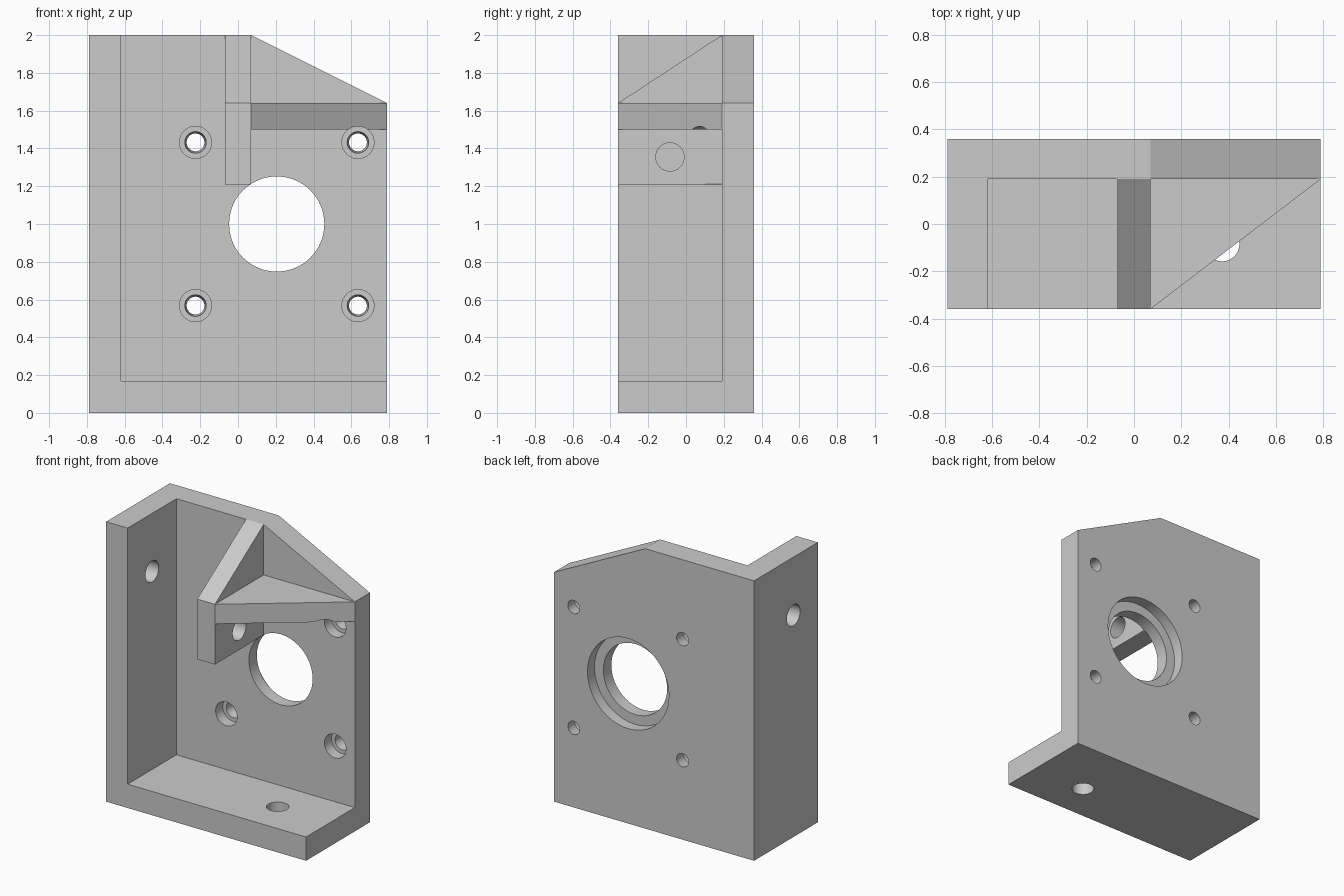
import bpy
import bmesh
import math
from mathutils import Vector

if "Cube" in bpy.data.objects:
    bpy.data.objects.remove(bpy.data.objects["Cube"], do_unlink=True)

grey = bpy.data.materials.new("plain grey")
grey.use_nodes = True
colour = (0.6, 0.6, 0.6, 1)
grey.diffuse_color = colour
grey.node_tree.nodes["Principled BSDF"].inputs["Base Color"].default_value = colour

# Overall extents and wall thickness
W, D, H, T = 0.79, 0.36, 2.0, 0.17
INNER = D - T


def add_object(name, bm):
    bmesh.ops.recalc_face_normals(bm, faces=bm.faces)
    mesh = bpy.data.meshes.new(name)
    bm.to_mesh(mesh)
    bm.free()
    mesh.materials.append(grey)
    ob = bpy.data.objects.new(name, mesh)
    bpy.context.collection.objects.link(ob)
    return ob


def prism(name, points, axis, start, end):
    """Extrude a flat outline along an axis."""
    def place(p, t):
        v = list(p)
        v.insert(axis, t)
        return v
    bm = bmesh.new()
    face = bm.faces.new([bm.verts.new(place(p, start)) for p in points])
    top = bmesh.ops.extrude_face_region(bm, geom=[face])["geom"]
    shift = Vector((0, 0, 0))
    shift[axis] = end - start
    bmesh.ops.translate(bm, vec=shift,
                        verts=[g for g in top if isinstance(g, bmesh.types.BMVert)])
    return add_object(name, bm)


def rod(name, start, end, r1, r2=None):
    """Round cutter between two points, optionally tapered."""
    a, b = Vector(start), Vector(end)
    bm = bmesh.new()
    bmesh.ops.create_cone(bm, cap_ends=True, segments=64, radius1=r1,
                          radius2=r1 if r2 is None else r2, depth=(b - a).length)
    turn = (b - a).to_track_quat("Z", "Y").to_matrix().to_4x4()
    turn.translation = (a + b) / 2
    bmesh.ops.transform(bm, matrix=turn, verts=bm.verts)
    return add_object(name, bm)


def combine(target, other, operation):
    mod = target.modifiers.new(operation.title(), "BOOLEAN")
    mod.operation = operation
    mod.solver = "EXACT"
    mod.object = other
    bpy.context.view_layer.objects.active = target
    bpy.ops.object.modifier_apply(modifier=mod.name)
    bpy.data.objects.remove(other, do_unlink=True)


# Back plate with its sloped corner
bracket = prism("motor_bracket", [(-W, 0), (W, 0), (W, 1.64), (0.07, H), (-W, H)],
                1, INNER, D)

# Side wall and foot as one L
combine(bracket, prism("wall_and_foot", [(-W, 0), (W, 0), (W, T), (T - W, T),
                                         (T - W, H), (-W, H)], 1, -D, D), "UNION")

# Upright web and triangular shelf
combine(bracket, prism("web", [(-D, 1.21), (0.25, 1.21), (0.25, H), (INNER, H),
                               (-D, 1.64)], 0, -0.07, 0.07), "UNION")
combine(bracket, prism("shelf", [(0, -D), (0.07, -D), (W, INNER), (0.7, 0.25),
                                 (0, 0.25)], 2, 1.5, 1.64), "UNION")

# Large bore with a wider recess at the back
BX, BZ = 0.205, 1.0
cutters = [
    rod("bore", (BX, 0.1, BZ), (BX, 0.5, BZ), 0.252),
    rod("bore_recess", (BX, D - 0.08, BZ), (BX, 0.5, BZ), 0.322),
    rod("web_hole", (-0.2, -0.085, 1.355), (0.2, -0.085, 1.355), 0.075),
    rod("wall_hole", (-0.9, -0.085, 1.585), (-0.5, -0.085, 1.585), 0.075),
    rod("foot_hole", (0.373, -0.085, -0.1), (0.373, -0.085, 0.3), 0.073),
]

# Four counterbored screw holes around the bore
SEAT = INNER + 0.08
for sx in (-1, 1):
    for sz in (-1, 1):
        x, z = BX + sx * 0.43, BZ + sz * 0.432
        cutters.append(rod("screw_seat", (x, -0.1, z), (x, SEAT, z), 0.085))
        cutters.append(rod("screw_hole", (x, SEAT - 0.01, z), (x, D + 0.01, z),
                           0.058, 0.046))

for cutter in cutters:
    combine(bracket, cutter, "DIFFERENCE")

bpy.ops.object.select_all(action="DESELECT")
bracket.select_set(True)
bpy.context.view_layer.objects.active = bracket
bpy.ops.object.shade_smooth_by_angle(angle=math.radians(25))
